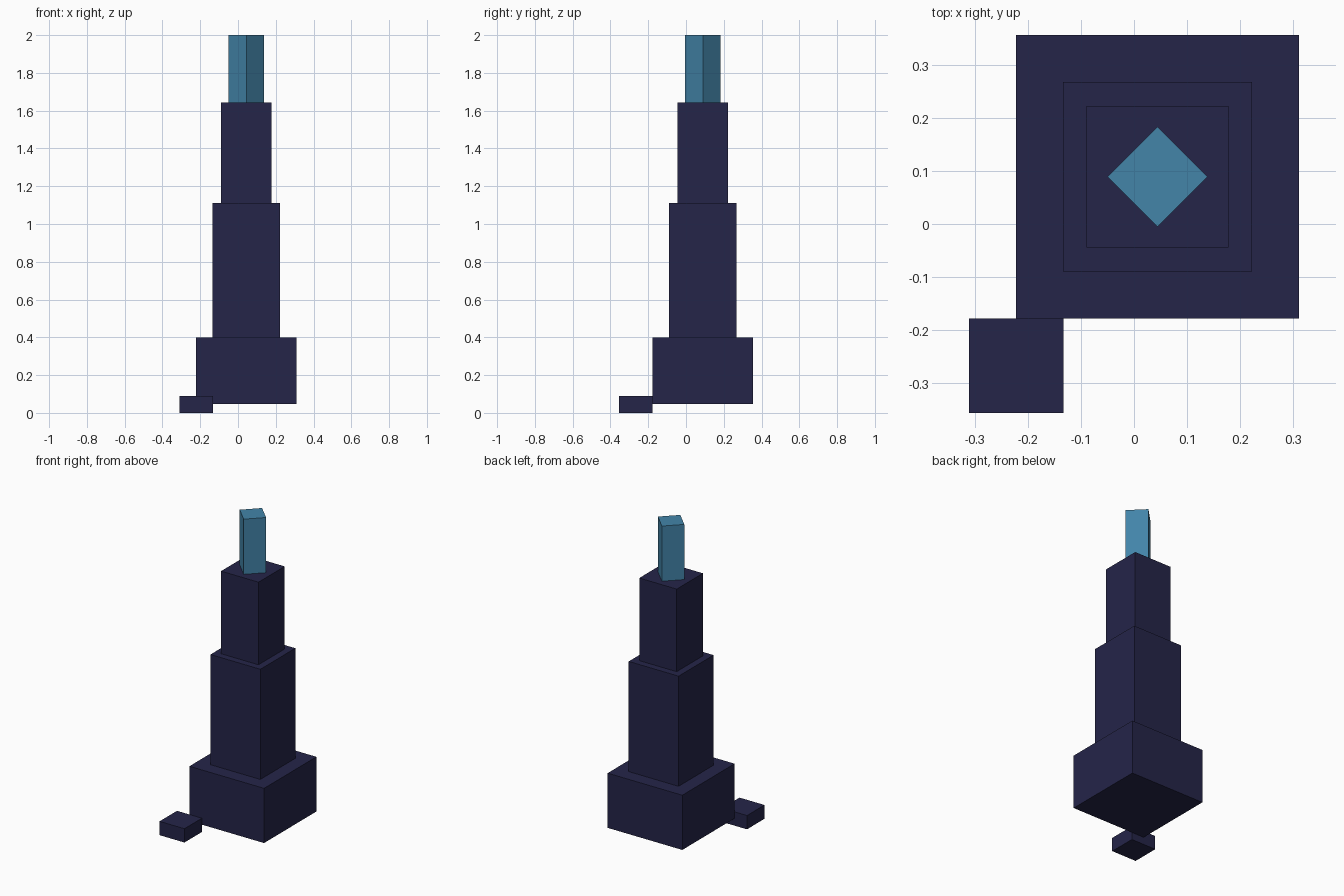
import bpy
import math

if "Cube" in bpy.data.objects:
    bpy.data.objects.remove(bpy.data.objects["Cube"])


def material(name, rgb):
    m = bpy.data.materials.new(name)
    m.diffuse_color = (*rgb, 1.0)
    m.use_nodes = True
    m.node_tree.nodes["Principled BSDF"].inputs["Base Color"].default_value = m.diffuse_color
    return m


navy = material("dark_navy", (0.018, 0.018, 0.066))
teal = material("steel_blue", (0.056, 0.232, 0.397))

CX, CY = 0.044, 0.089  # tower axis


def block(name, x, y, z0, z1, width, mat, turn=0.0):
    """Square block from z0 to z1, turned about its own axis."""
    bpy.ops.mesh.primitive_cube_add(size=1, location=(x, y, (z0 + z1) / 2))
    ob = bpy.context.object
    ob.name = name
    ob.scale = (width, width, z1 - z0)
    ob.rotation_euler.z = turn
    ob.data.materials.append(mat)
    bpy.ops.object.transform_apply(location=False, rotation=True, scale=True)
    return ob


# Stepped tower, each tier narrower than the one below
block("tower_base", CX, CY, 0.047, 0.40, 0.533, navy)
block("tower_middle", CX, CY, 0.40, 1.111, 0.356, navy)
block("tower_upper", CX, CY, 1.111, 1.644, 0.267, navy)

# Diagonal spire on top
block("spire", CX, CY, 1.644, 2.0, 0.133, teal, math.radians(45))

# Small low block touching the front left corner
block("corner_block", -0.222, -0.267, 0.0, 0.089, 0.178, navy)
